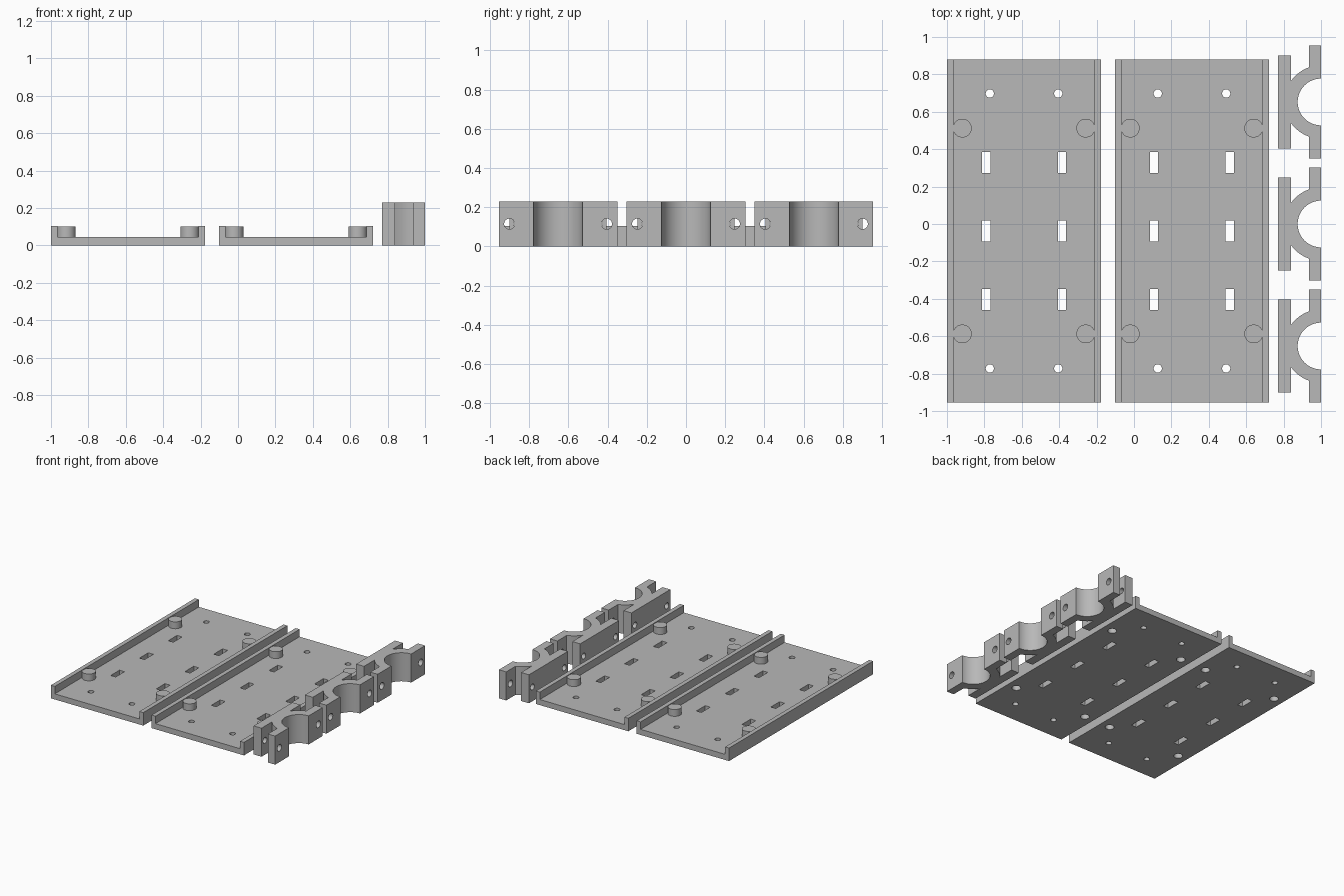
import bpy, bmesh
from math import sin, cos, asin, acos, pi, radians
from mathutils import Matrix, Vector

if "Cube" in bpy.data.objects:
    bpy.data.objects.remove(bpy.data.objects["Cube"])

grey = bpy.data.materials.new("plain grey")
grey.use_nodes = True
colour = (0.48, 0.48, 0.48, 1)
grey.diffuse_color = colour
grey.node_tree.nodes["Principled BSDF"].inputs["Base Color"].default_value = colour


def add_box(bm, centre, size):
    m = Matrix.Translation(centre) @ Matrix.Diagonal((*size, 1))
    bmesh.ops.create_cube(bm, size=1, matrix=m)


def add_cylinder(bm, centre, radius, depth, axis="Z"):
    turn = Matrix.Rotation(pi / 2, 4, "Y") if axis == "X" else Matrix()
    bmesh.ops.create_cone(bm, cap_ends=True, segments=40, radius1=radius, radius2=radius,
                          depth=depth, matrix=Matrix.Translation(centre) @ turn)


def add_prism(bm, outline, direction):
    face = bm.faces.new([bm.verts.new(p) for p in outline])
    new = bmesh.ops.extrude_face_region(bm, geom=[face])
    verts = [v for v in new["geom"] if isinstance(v, bmesh.types.BMVert)]
    bmesh.ops.translate(bm, verts=verts, vec=direction)
    bmesh.ops.recalc_face_normals(bm, faces=bm.faces)


def make_object(name, bm):
    mesh = bpy.data.meshes.new(name)
    bm.to_mesh(mesh)
    bm.free()
    mesh.materials.append(grey)
    obj = bpy.data.objects.new(name, mesh)
    bpy.context.collection.objects.link(obj)
    return obj


def combine(obj, tool_bm, operation):
    tool = make_object("cutter", tool_bm)
    tool.hide_render = True
    mod = obj.modifiers.new("boolean", "BOOLEAN")
    mod.operation, mod.object, mod.solver = operation, tool, "EXACT"
    graph = bpy.context.evaluated_depsgraph_get()
    result = bpy.data.meshes.new_from_object(obj.evaluated_get(graph))
    obj.modifiers.clear()
    obj.data = result
    bpy.data.objects.remove(tool)


def finish(obj):
    bpy.ops.object.select_all(action="DESELECT")
    obj.select_set(True)
    bpy.context.view_layer.objects.active = obj
    bpy.ops.object.shade_smooth_by_angle(angle=radians(30))


def copy_of(obj, name, offset):
    twin = obj.copy()
    twin.data = obj.data.copy()
    twin.name = name
    twin.location = obj.location + Vector(offset)
    bpy.context.collection.objects.link(twin)


# Channel-shaped plate with a rim along each long side
HALF, FLOOR, RIM, LIP = 0.412, 0.045, 0.105, 0.035
FRONT, LENGTH = -0.955, 1.835
MID_Y = FRONT + LENGTH / 2
bm = bmesh.new()
right_half = [(HALF, 0), (HALF, RIM), (HALF - LIP, RIM), (HALF - LIP, FLOOR)]
section = right_half + [(-x, z) for x, z in reversed(right_half)]
add_prism(bm, [(x, FRONT, z) for x, z in section], (0, LENGTH, 0))
plate = make_object("right_plate", bm)

# Bosses beside the rims, hollow from below
bosses, holes = bmesh.new(), bmesh.new()
for sx in (-1, 1):
    for sy in (-1, 1):
        x, y = sx * 0.33, MID_Y + sy * 0.55
        add_cylinder(bosses, (x, y, 0.06), 0.05, 0.08)
        add_cylinder(holes, (x, y, 0.02), 0.033, 0.11)
        # Screw holes near the ends
        add_cylinder(holes, (sx * 0.183, MID_Y + sy * 0.735, 0), 0.022, 0.3)
    # Three mounting slots per side
    for k in (-1, 0, 1):
        add_box(holes, (sx * 0.203, MID_Y + k * 0.367, 0), (0.045, 0.112, 0.3))
combine(plate, bosses, "UNION")
combine(plate, holes, "DIFFERENCE")
plate.location.x = -0.588
finish(plate)
copy_of(plate, "left_plate", (0.898, 0, 0))

# Half-round clamp: flange bar, arched saddle and two tabs
INNER, OUTER, TAB, BAR, BACK = 0.125, 0.196, 0.065, 0.16, 0.23
TAB_END, BAR_END, HEIGHT = 0.3025, 0.2475, 0.23


def arc(radius, start, end, steps):
    angles = [start + (end - start) * i / steps for i in range(steps + 1)]
    return [(-radius * cos(a), radius * sin(a)) for a in angles]


upper = arc(INNER, 0, pi / 2, 16)
upper += [(0, TAB_END), (-TAB, TAB_END)]
upper += arc(OUTER, acos(TAB / OUTER), acos(BAR / OUTER), 8)
upper += [(-BAR, BAR_END), (-BACK, BAR_END)]
outline = upper + [(x, -y) for x, y in reversed(upper[1:])]
bm = bmesh.new()
add_prism(bm, [(x, y, 0) for x, y in outline], (0, 0, HEIGHT))
clamp = make_object("middle_clamp", bm)

# Bolt holes through the tabs and the flange bar
holes = bmesh.new()
for s in (-1, 1):
    add_cylinder(holes, (-TAB / 2, s * 0.248, HEIGHT / 2), 0.027, 0.1, "X")
    add_cylinder(holes, (-(BAR + BACK) / 2, s * 0.203, HEIGHT / 2), 0.024, 0.1, "X")
combine(clamp, holes, "DIFFERENCE")
clamp.location.x = 1
finish(clamp)
copy_of(clamp, "back_clamp", (0, 0.6525, 0))
copy_of(clamp, "front_clamp", (0, -0.6525, 0))
